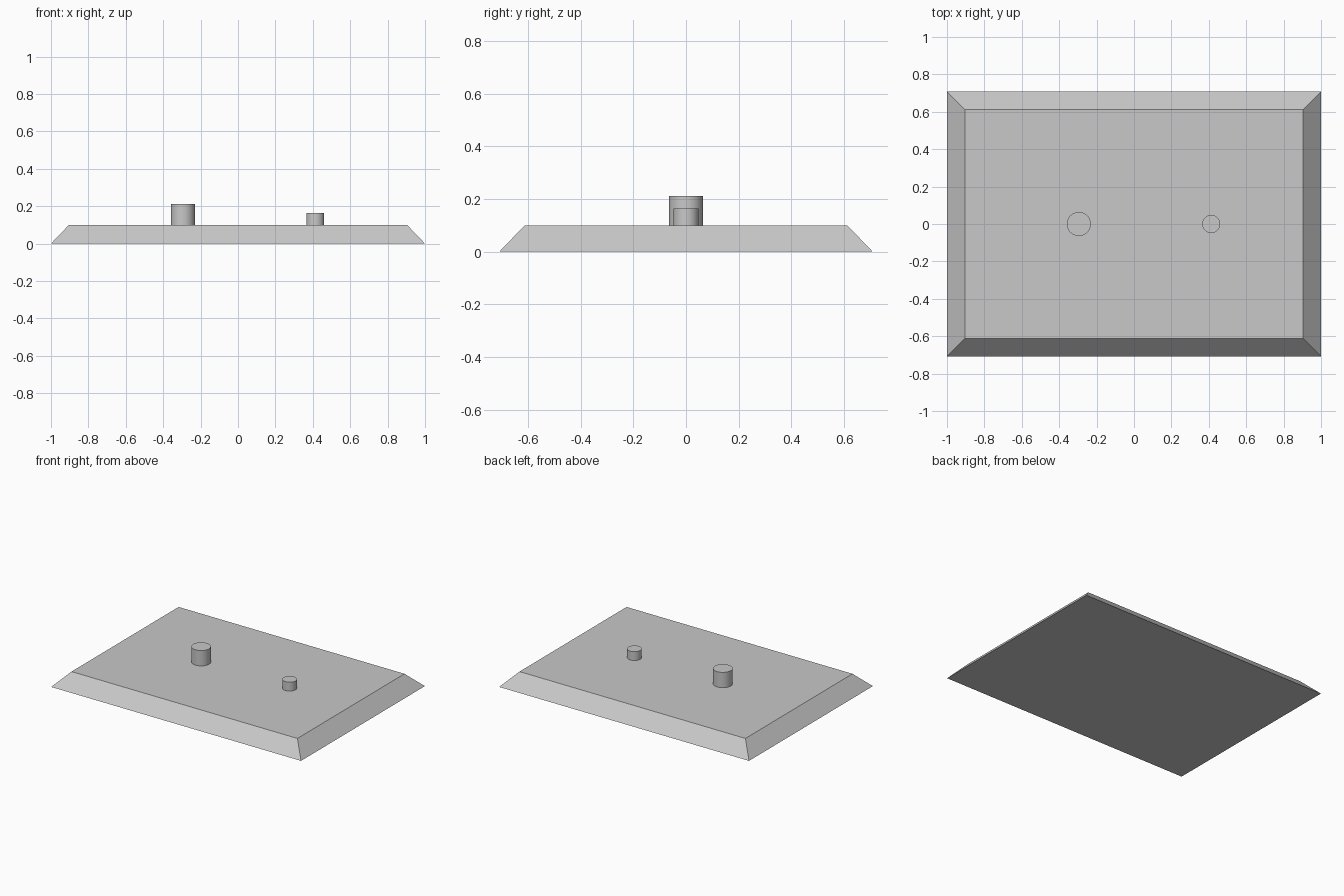
import bpy
import bmesh
import math

cube = bpy.data.objects.get("Cube")
if cube:
    bpy.data.objects.remove(cube, do_unlink=True)

# Single plain grey
COLOUR = (0.58, 0.58, 0.58, 1.0)
grey = bpy.data.materials.new("light_grey")
grey.use_nodes = True
grey.diffuse_color = COLOUR
grey.node_tree.nodes["Principled BSDF"].inputs["Base Color"].default_value = COLOUR

HALF_X, HALF_Y = 1.0, 0.708
HEIGHT, SLOPE = 0.1, 0.096


def make_base():
    """Rectangular plinth with sides sloping in to a smaller top."""
    bm = bmesh.new()
    bmesh.ops.create_cube(bm, size=2)
    for v in bm.verts:
        top = v.co.z > 0
        inset = SLOPE if top else 0
        v.co.x *= HALF_X - inset
        v.co.y *= HALF_Y - inset
        v.co.z = HEIGHT if top else 0
    mesh = bpy.data.meshes.new("base")
    bm.to_mesh(mesh)
    bm.free()
    mesh.materials.append(grey)
    base = bpy.data.objects.new("base", mesh)
    bpy.context.collection.objects.link(base)


def make_peg(name, x, radius, height):
    """Round peg standing on the top of the base."""
    bpy.ops.mesh.primitive_cylinder_add(
        vertices=48, radius=radius, depth=height,
        location=(x, 0, HEIGHT + height / 2))
    peg = bpy.context.object
    peg.name = name
    peg.data.materials.append(grey)
    bpy.ops.object.shade_smooth_by_angle(angle=math.radians(30))


make_base()
make_peg("large_peg", -0.295, 0.064, 0.111)
make_peg("small_peg", 0.413, 0.048, 0.064)
